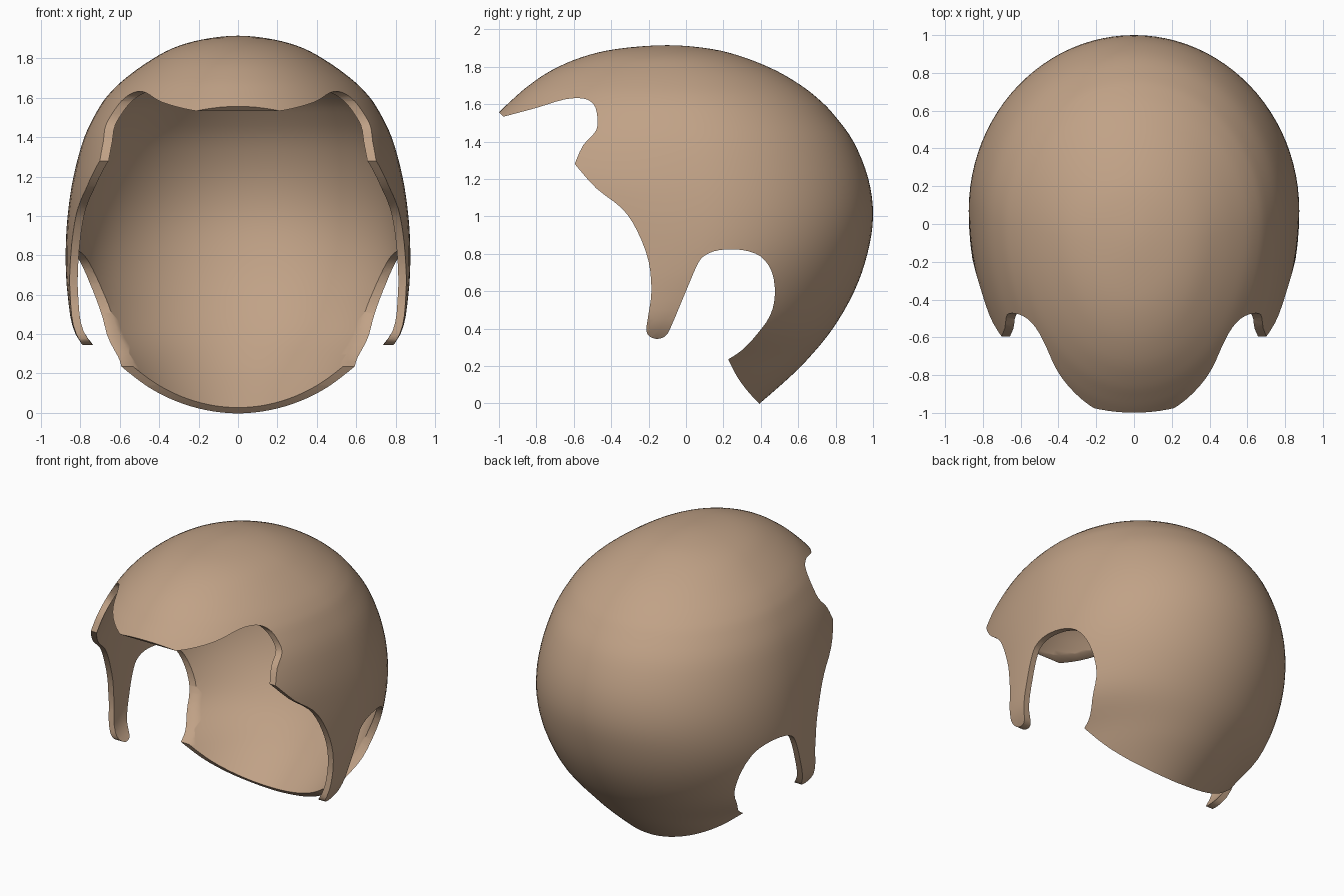
import bpy, bmesh, math

if "Cube" in bpy.data.objects:
    bpy.data.objects.remove(bpy.data.objects["Cube"])

# Horizontal sections of the head: z, front y, back y, half width, y of widest point
ROWS = [
    (1.915, -.1, -.1, 0, -.1), (1.895, -.37, .135, .185, -.1), (1.85, -.56, .31, .335, -.08),
    (1.78, -.72, .48, .46, -.05), (1.70, -.84, .615, .57, -.03), (1.63, -.922, .705, .645, -.01),
    (1.55, -1.005, .785, .705, .01), (1.4, -1.14, .895, .78, .04), (1.2, -1.25, .975, .835, .07),
    (1.0, -1.2, 1.0, .865, .09), (.8, -1.1, .97, .875, .07), (.6, -1.0, .90, .865, -.02),
    (.4, -.95, .785, .825, -.14), (.23, -.95, .645, .69, -.24), (.1, -.9, .51, .595, -.28),
    (-.08, -.9, .30, .44, -.3)]

# Side outline (y, z): brim, temple, sideburn, ear opening, nape
OUTLINE = [
    (-.975, 1.533), (-.8, 1.58), (-.65, 1.625), (-.55, 1.63), (-.495, 1.6), (-.475, 1.54),
    (-.48, 1.46), (-.55, 1.38), (-.595, 1.28), (-.595, 1.28), (-.48, 1.15), (-.34, 1.04),
    (-.26, .92), (-.2, .76), (-.185, .6), (-.2, .48), (-.212, .39), (-.19, .355),
    (-.15, .345), (-.11, .36), (-.08, .41), (0, .60), (.06, .74), (.1, .79), (.18, .82),
    (.3, .82), (.4, .785), (.46, .70), (.475, .58), (.45, .47), (.38, .37), (.3, .285),
    (.225, .235), (.225, .235), (.275, .14), (.33, .065), (.39, 0)]


def spline(pts, before, after, steps):
    """Catmull-Rom through pts; a doubled point makes a corner."""
    p = [before] + list(pts) + [after]
    out = []
    for i in range(1, len(p) - 2):
        if p[i] == p[i + 1]:
            continue
        for s in range(steps):
            t = s / steps
            out.append(tuple(
                .5 * (2 * b + (c - a) * t + (2 * a - 5 * b + 4 * c - d) * t * t
                      + (3 * b - a - 3 * c + d) * t ** 3)
                for a, b, c, d in zip(*p[i - 1:i + 3])))
    return out + [pts[-1]]


def make_object(name, bm):
    bmesh.ops.recalc_face_normals(bm, faces=bm.faces)
    me = bpy.data.meshes.new(name)
    bm.to_mesh(me)
    bm.free()
    ob = bpy.data.objects.new(name, me)
    bpy.context.collection.objects.link(ob)
    return ob


# Domed shell lofted through the sections
N = 96
bm = bmesh.new()
rings = []
for z, yf, yb, w, yc in spline(ROWS, (1.895, .135, -.37, -.185, -.1), ROWS[-1], 4):
    ring = []
    for k in range(N):
        a = 2 * math.pi * k / N
        reach = yb - yc if math.sin(a) > 0 else yc - yf
        ring.append(bm.verts.new((w * math.cos(a), yc + reach * math.sin(a), z)))
    rings.append(ring)
for r0, r1 in zip(rings, rings[1:]):
    for k in range(N):
        j = (k + 1) % N
        bm.faces.new((r0[k], r0[j], r1[j], r1[k]))
bmesh.ops.remove_doubles(bm, verts=bm.verts, dist=1e-5)
shell = make_object("hair_shell", bm)

# Extruded side outline that trims the shell
path = [(-1.3, 1.86), (-1.003, 1.56)] + spline(OUTLINE, OUTLINE[0], OUTLINE[-1], 3)
path += [(.55, -.3), (1.5, -.3), (1.5, 2.3), (-1.3, 2.3)]
bm = bmesh.new()
face = bm.faces.new([bm.verts.new((-1.2, y, z)) for y, z in path])
ext = bmesh.ops.extrude_face_region(bm, geom=[face])
bmesh.ops.translate(bm, vec=(2.4, 0, 0),
                    verts=[g for g in ext["geom"] if isinstance(g, bmesh.types.BMVert)])
cutter = make_object("trim_cutter", bm)
cutter.hide_render = True

# Thicken inward, then trim
solid = shell.modifiers.new("thickness", 'SOLIDIFY')
solid.thickness = .04
solid.offset = -1
trim = shell.modifiers.new("trim", 'BOOLEAN')
trim.operation = 'INTERSECT'
trim.solver = 'EXACT'
trim.object = cutter
bpy.context.view_layer.objects.active = shell
shell.select_set(True)
for m in ("thickness", "trim"):
    bpy.ops.object.modifier_apply(modifier=m)
bpy.data.objects.remove(cutter)
bpy.ops.object.shade_smooth_by_angle(angle=math.radians(50))

# Tan colour
mat = bpy.data.materials.new("tan")
mat.diffuse_color = (.53, .36, .24, 1)
mat.use_nodes = True
mat.node_tree.nodes["Principled BSDF"].inputs["Base Color"].default_value = mat.diffuse_color
shell.data.materials.clear()
shell.data.materials.append(mat)
